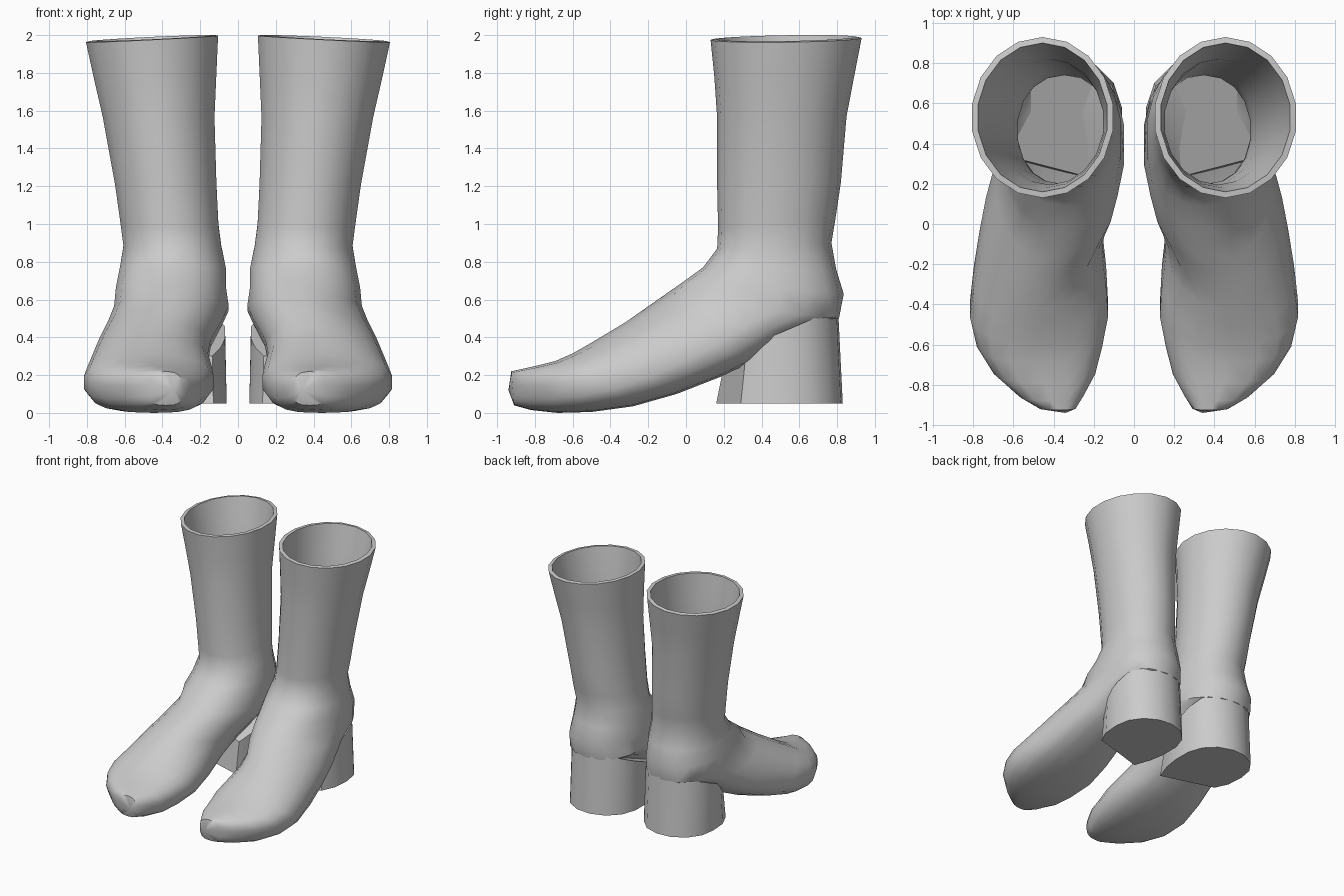
import bpy, bmesh
from math import sin, cos, pi, copysign

if "Cube" in bpy.data.objects:
    bpy.data.objects.remove(bpy.data.objects["Cube"])

SIDES = 18


def power(value, exponent):
    return copysign(abs(value) ** exponent, value)


def finish(name, bm, wall=0):
    """Turn bmesh into a mirrored, smooth shaded pair."""
    bmesh.ops.recalc_face_normals(bm, faces=bm.faces[:])
    mesh = bpy.data.meshes.new(name)
    bm.to_mesh(mesh)
    bm.free()
    obj = bpy.data.objects.new(name, mesh)
    bpy.context.collection.objects.link(obj)
    bpy.ops.object.select_all(action='DESELECT')
    obj.select_set(True)
    bpy.context.view_layer.objects.active = obj
    if wall:
        mod = obj.modifiers.new("wall", 'SOLIDIFY')
        mod.thickness = wall
        mod.offset = -1
        bpy.ops.object.modifier_apply(modifier=mod.name)
    mod = obj.modifiers.new("pair", 'MIRROR')
    mod.use_mirror_merge = False
    bpy.ops.object.modifier_apply(modifier=mod.name)
    bpy.ops.object.shade_smooth_by_angle(angle=0.75)
    return obj


def bridge(bm, rings):
    for a, b in zip(rings, rings[1:]):
        n = len(a)
        for i in range(n):
            j = (i + 1) % n
            bm.faces.new((a[i], a[j], b[j], b[i]))


# Boot upper: sections swing from the shaft opening round the ankle to the toe
# front/top y, z, back/bottom y, z, inner x, outer x, squareness
sections = [
    (.13, 1.975, .93, 1.985, .10, .81, 2.0),
    (.15, 1.78, .89, 1.78, .11, .77, 2.0),
    (.165, 1.56, .85, 1.57, .12, .72, 2.0),
    (.165, 1.20, .82, 1.22, .11, .655, 2.0),
    (.17, .98, .79, 1.02, .10, .625, 2.1),
    (.165, .87, .77, .90, .085, .61, 2.1),
    (.09, .77, .795, .76, .06, .63, 2.2),
    (-.02, .69, .835, .63, .06, .65, 2.3),
    (-.12, .62, .81, .50, .045, .66, 2.3),
    (-.22, .55, .60, .42, .08, .69, 2.3),
    (-.32, .48, .37, .28, .14, .74, 2.3),
    (-.42, .42, .18, .19, .155, .77, 2.4),
    (-.52, .36, -.05, .10, .135, .80, 2.5),
    (-.60, .315, -.28, .035, .125, .82, 2.6),
    (-.69, .275, -.50, .005, .155, .785, 2.8),
    (-.79, .25, -.68, 0, .19, .70, 3.0),
    (-.88, .23, -.82, .015, .25, .575, 3.0),
    (-.925, .22, -.91, .04, .29, .47, 3.0),
]
bm = bmesh.new()
rings = []
for k, (fy, fz, by, bz, xi, xo, n) in enumerate(sections):
    ring = []
    for i in range(SIDES):
        a = 2 * pi * i / SIDES
        v = power(sin(a), 2 / n)
        u = (1 - power(cos(a), 2 / n)) / 2
        if k > 7:
            u **= .85          # foot is widest near the sole
        tilt = -.018 * v if k == 0 else 0
        ring.append(bm.verts.new(((xi + xo) / 2 + v * (xo - xi) / 2,
                                  fy + (by - fy) * u,
                                  fz + (bz - fz) * u + tilt)))
    rings.append(ring)
bridge(bm, rings)
tip = bm.verts.new((.34, -.94, .12))
for i in range(SIDES):
    bm.faces.new((rings[-1][i], rings[-1][(i + 1) % SIDES], tip))
finish("boot_uppers", bm, .03)

# Block heel: rounded outline rising into the sloping underside of the foot
outline = [(.13, .16), (.08, .30), (.06, .42), (.06, .58), (.10, .70), (.19, .79),
           (.31, .83), (.43, .82), (.54, .76), (.61, .66), (.63, .54), (.62, .40),
           (.57, .29)]
bm = bmesh.new()
low = [bm.verts.new((x, y, .05)) for x, y in outline]
high = []
for x, y in outline:
    top_y = y + .05 * (.5 - y) / .34 if y < .5 else y - .025 * (y - .5) / .33
    top_x = .345 + (x - .345) * .97
    high.append(bm.verts.new((top_x, top_y, .36 + (top_y - .35) * .43)))
bridge(bm, [low, high])
bm.faces.new(low)
bm.faces.new(high)
finish("block_heels", bm)
